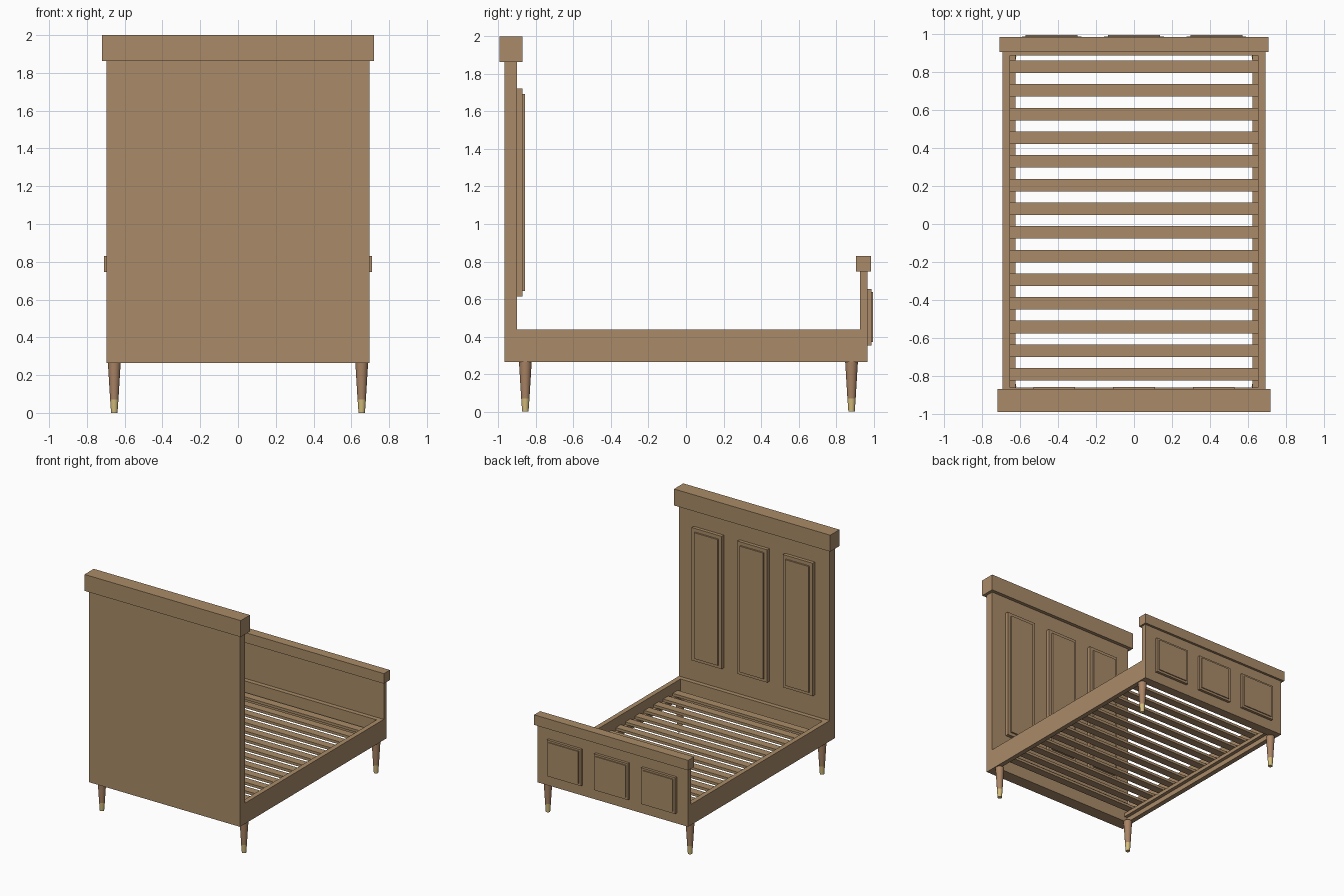
import bpy, bmesh
from mathutils import Matrix, Vector

if "Cube" in bpy.data.objects:
    bpy.data.objects.remove(bpy.data.objects["Cube"])


def material(name, color):
    m = bpy.data.materials.new(name)
    m.diffuse_color = (*color, 1)
    m.use_nodes = True
    m.node_tree.nodes["Principled BSDF"].inputs["Base Color"].default_value = m.diffuse_color
    return m


WOOD = material("wood", (0.40, 0.26, 0.14))
LEG = material("leg_wood", (0.40, 0.23, 0.13))
BRASS = material("brass", (0.65, 0.50, 0.20))


def finish(name, bm, mat):
    mesh = bpy.data.meshes.new(name)
    bm.to_mesh(mesh)
    bm.free()
    mesh.materials.append(mat)
    ob = bpy.data.objects.new(name, mesh)
    bpy.context.collection.objects.link(ob)
    return ob


def box(name, x, y, z, mat=WOOD):
    """Box from (min, max) ranges on each axis."""
    lo, hi = Vector((x[0], y[0], z[0])), Vector((x[1], y[1], z[1]))
    bm = bmesh.new()
    bmesh.ops.create_cube(bm, size=1, matrix=Matrix.Translation((lo + hi) / 2)
                          @ Matrix.Diagonal((*(hi - lo), 1)))
    return finish(name, bm, mat)


def taper(name, x, y, z, r0, r1, mat):
    """Tapered round section from z[0] to z[1]."""
    bm = bmesh.new()
    bmesh.ops.create_cone(bm, cap_ends=True, segments=24, radius1=r0, radius2=r1,
                          depth=z[1] - z[0],
                          matrix=Matrix.Translation((x, y, (z[0] + z[1]) / 2)))
    for f in bm.faces:
        f.smooth = len(f.verts) == 4
    for e in bm.edges:
        e.smooth = all(f.smooth for f in e.link_faces)
    return finish(name, bm, mat)


# Headboard and footboard with their caps
box("headboard", (-0.695, 0.695), (-0.967, -0.90), (0.265, 1.865))
box("headboard_cap", (-0.72, 0.72), (-0.993, -0.871), (1.863, 2.0))
box("footboard", (-0.695, 0.695), (0.927, 0.966), (0.265, 0.75))
box("footboard_cap", (-0.71, 0.71), (0.907, 0.986), (0.746, 0.83))

# Raised panels, each a base with a smaller field on top
for i in (-1, 0, 1):
    c = 0.42 * i
    box("headboard_panel", (c - 0.138, c + 0.138), (-0.905, -0.872), (0.615, 1.722))
    box("headboard_panel_field", (c - 0.11, c + 0.11), (-0.875, -0.859), (0.642, 1.692))
    c = 0.435 * i
    box("footboard_panel", (c - 0.157, c + 0.157), (0.96, 0.988), (0.352, 0.654))
    box("footboard_panel_field", (c - 0.138, c + 0.138), (0.985, 0.996), (0.37, 0.638))

# Bed frame: cross rails, side rails and slat ledges
box("head_cross_rail", (-0.656, 0.656), (-0.902, -0.863), (0.265, 0.437))
box("foot_cross_rail", (-0.656, 0.656), (0.889, 0.929), (0.265, 0.437))
for s in (-1, 1):
    box("side_rail", sorted((s * 0.655, s * 0.695)), (-0.90, 0.927), (0.265, 0.437))
    box("slat_ledge", sorted((s * 0.626, s * 0.656)), (-0.863, 0.889), (0.305, 0.335))

# Slats
for i in range(14):
    y = -0.793 + i * 0.1248
    box("slat", (-0.655, 0.655), (y - 0.033, y + 0.033), (0.335, 0.357))

# Tapered legs with brass tips
for x in (-0.655, 0.655):
    for y in (-0.856, 0.882):
        taper("leg", x, y, (0.07, 0.268), 0.022, 0.034, LEG)
        taper("leg_tip", x, y, (0.0, 0.07), 0.017, 0.022, BRASS)
